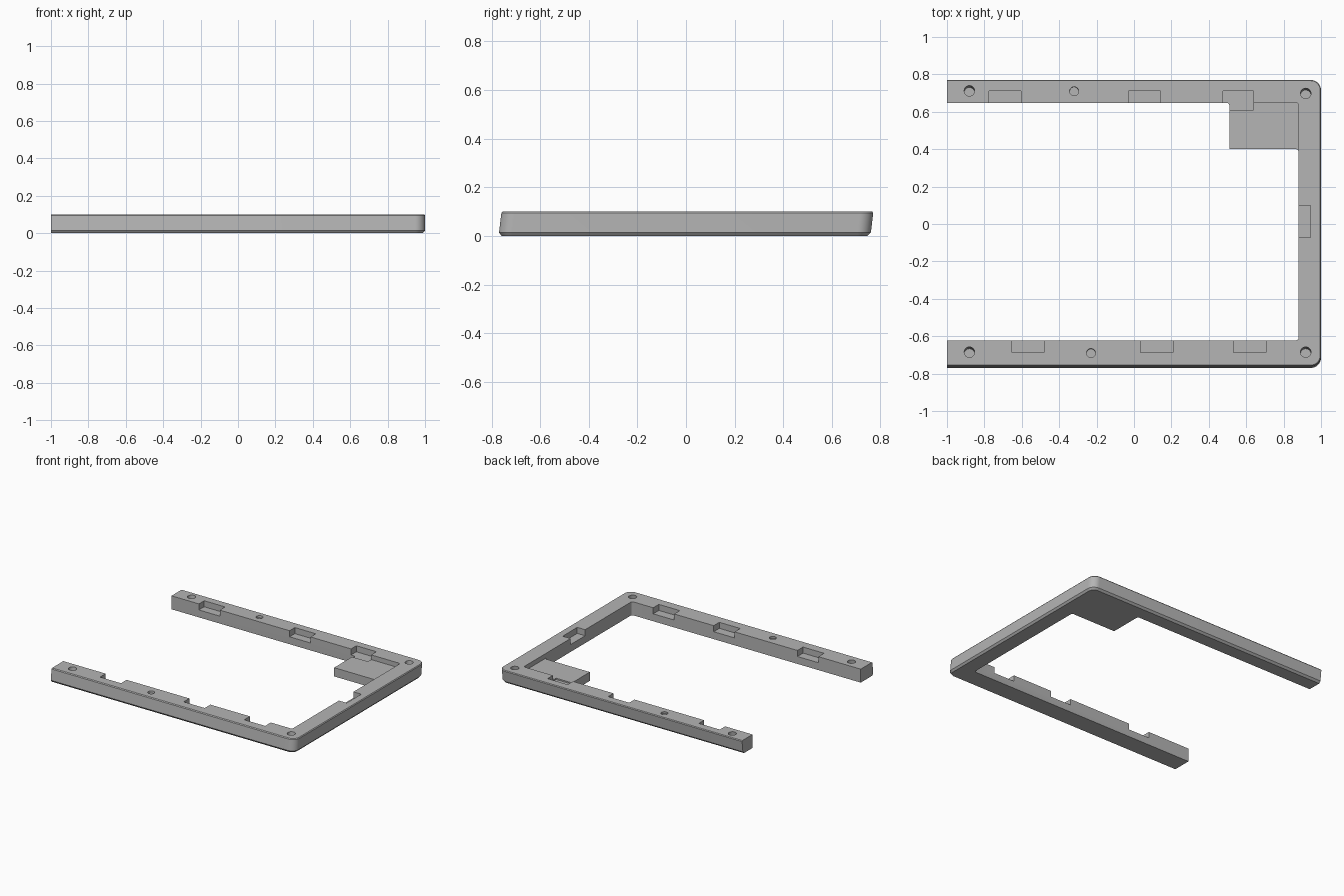
import bpy, bmesh, math
from mathutils import Vector

if "Cube" in bpy.data.objects:
    bpy.data.objects.remove(bpy.data.objects["Cube"])

H = 0.1        # frame height
LEAN = 0.12    # backward lean of the outer walls and screw holes

grey = bpy.data.materials.new("light grey")
grey.diffuse_color = (0.46, 0.46, 0.46, 1)
grey.use_nodes = True
grey.node_tree.nodes["Principled BSDF"].inputs["Base Color"].default_value = grey.diffuse_color


def rounded(points, steps=6):
    """Outline from (x, y, corner radius) points, rounded where radius > 0."""
    out = []
    n = len(points)
    for i, (x, y, r) in enumerate(points):
        p = Vector((x, y))
        if r == 0:
            out.append(p)
            continue
        a = (Vector(points[i - 1][:2]) - p).normalized()
        b = (Vector(points[(i + 1) % n][:2]) - p).normalized()
        centre = p + (a + b) * r          # right-angle corners
        for k in range(steps + 1):
            t = k / steps * math.pi / 2
            out.append(centre - b * r * math.cos(t) - a * r * math.sin(t))
    return out


def loft(name, rings):
    """Solid from stacked (z, outline) rings with equal point counts."""
    bm = bmesh.new()
    rows = [[bm.verts.new((p.x, p.y, z)) for p in ring] for z, ring in rings]
    n = len(rows[0])
    for lo, hi in zip(rows, rows[1:]):
        for i in range(n):
            j = (i + 1) % n
            bm.faces.new((lo[i], lo[j], hi[j], hi[i]))
    bm.faces.new(rows[0][::-1])
    bm.faces.new(rows[-1])
    bmesh.ops.recalc_face_normals(bm, faces=bm.faces)
    me = bpy.data.meshes.new(name)
    bm.to_mesh(me)
    bm.free()
    me.materials.append(grey)
    ob = bpy.data.objects.new(name, me)
    bpy.context.collection.objects.link(ob)
    return ob


def prism(name, points, z0, z1):
    ring = rounded(points)
    return loft(name, [(z0, ring), (z1, ring)])


def box(name, x0, x1, y0, y1, z0, z1):
    return prism(name, [(x0, y0, 0), (x1, y0, 0), (x1, y1, 0), (x0, y1, 0)], z0, z1)


def hole(name, x, y, r, floor):
    """Round cutter following the lean of the case."""
    def ring(z):
        dy = (z - H) * LEAN
        return [Vector((x + r * math.cos(k * math.pi / 12),
                        y + dy + r * math.sin(k * math.pi / 12))) for k in range(24)]
    return loft(name, [(floor, ring(floor)), (H + 0.02, ring(H + 0.02))])


def outer(z, inset):
    dy = (z - H / 2) * LEAN
    x, y, r = 1 - inset, 0.765 - inset, 0.055 - inset
    return z, rounded([(-1, -y + dy, 0), (x, -y + dy, r), (x, y + dy, r), (-1, y + dy, 0)], 10)


# Outer body with a bottom chamfer and a slim top chamfer
frame = loft("case_frame", [outer(0, 0.012), outer(0.014, 0), outer(0.094, 0), outer(H, 0.005)])

# Central opening, leaving the corner pad
cutters = [prism("opening_cutter", [
    (-1.2, -0.622, 0), (0.88, -0.622, 0.015), (0.88, 0.4, 0.015),
    (0.51, 0.4, 0), (0.51, 0.648, 0.015), (-1.2, 0.648, 0)], -0.1, 0.2)]

# Step down to the corner pad
cutters.append(prism("pad_cutter", [
    (0.45, 0.35, 0), (0.88, 0.35, 0), (0.88, 0.648, 0.015), (0.45, 0.648, 0)], 0.065, 0.2))

# Clip notches along the inner edge
FLOOR = 0.055
for x in (-0.775, -0.03):
    cutters.append(box("back_notch_cutter", x, x + 0.172, 0.6, 0.71, FLOOR, 0.2))
cutters.append(box("pad_notch_cutter", 0.475, 0.64, 0.61, 0.71, FLOOR, 0.2))
for x in (-0.652, 0.036, 0.533):
    cutters.append(box("front_notch_cutter", x, x + 0.172, -0.688, -0.58, FLOOR, 0.2))
cutters.append(box("side_notch_cutter", 0.84, 0.945, -0.073, 0.098, FLOOR, 0.2))

# Corner screw holes and shallow locating holes
for x, y in ((-0.88, 0.712), (0.918, 0.698), (-0.88, -0.685), (0.918, -0.685)):
    cutters.append(hole("screw_hole_cutter", x, y, 0.028, 0.02))
for x, y in ((-0.32, 0.71), (-0.23, -0.69)):
    cutters.append(hole("locating_hole_cutter", x, y, 0.024, 0.085))

for c in cutters:
    c.hide_render = True
    c.hide_set(True)
    mod = frame.modifiers.new(c.name, "BOOLEAN")
    mod.operation = "DIFFERENCE"
    mod.solver = "EXACT"
    mod.object = c

# Apply the cuts, drop the cutters, smooth the rounded corners
bpy.context.view_layer.objects.active = frame
frame.select_set(True)
for mod in list(frame.modifiers):
    bpy.ops.object.modifier_apply(modifier=mod.name)
for c in cutters:
    bpy.data.objects.remove(c)
bpy.ops.object.shade_smooth_by_angle(angle=math.radians(30))
